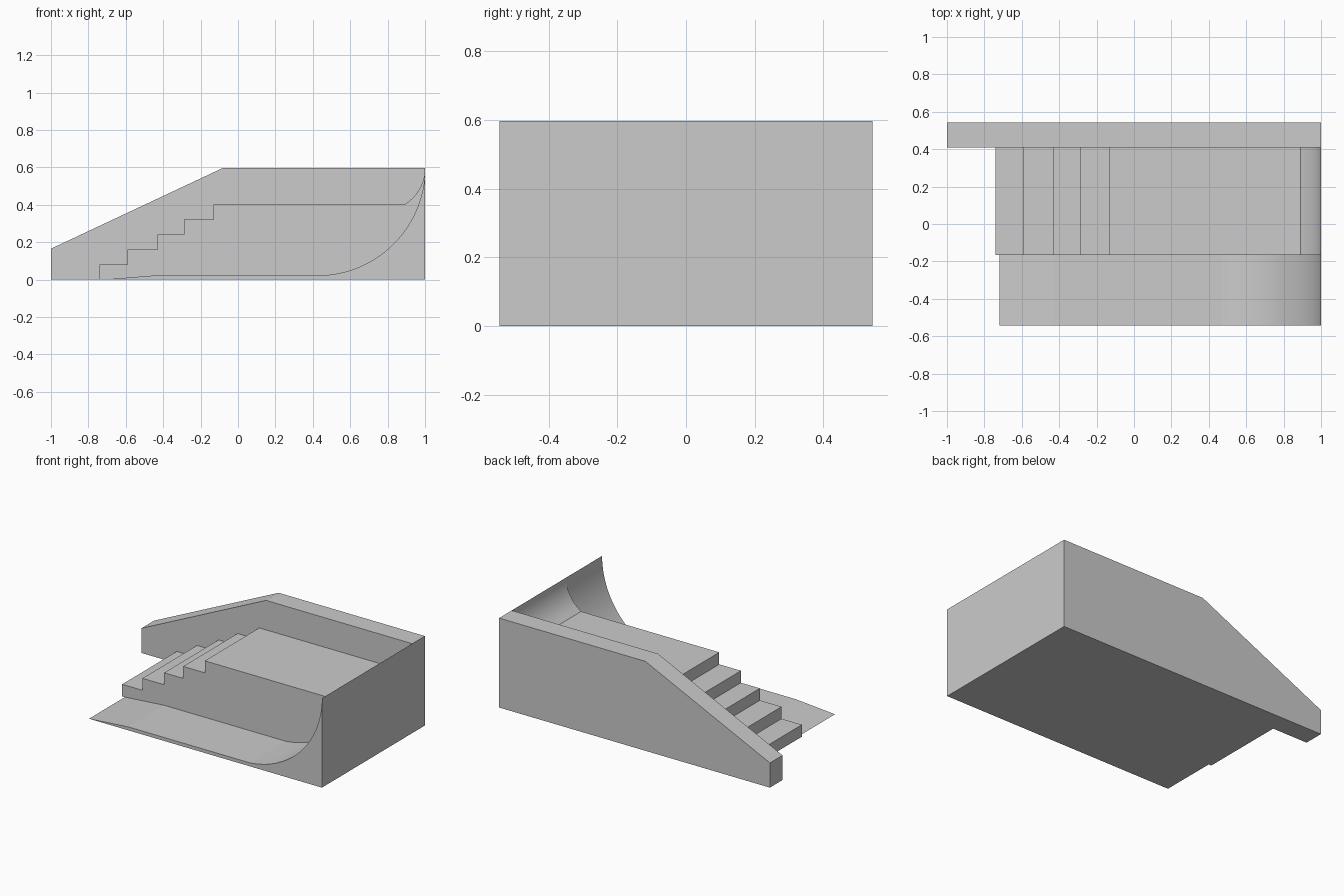
import bpy, bmesh, math

if "Cube" in bpy.data.objects:
    bpy.data.objects.remove(bpy.data.objects["Cube"])

TOP = 0.597
HALF = 0.543
STAIR_Y = -0.165   # ramp / stair boundary
WALL_Y = 0.41      # stair / wall boundary


def prism(name, profile, y0, y1, smooth_from=None):
    """Extrude an x-z profile along y; sides from smooth_from on are smooth."""
    bm = bmesh.new()
    a = [bm.verts.new((x, y0, z)) for x, z in profile]
    b = [bm.verts.new((x, y1, z)) for x, z in profile]
    bm.faces.new(a)
    bm.faces.new(b[::-1])
    n = len(profile)
    for i in range(n):
        j = (i + 1) % n
        f = bm.faces.new((a[i], b[i], b[j], a[j]))
        # the last two sides are the back drop and the underside
        f.smooth = smooth_from is not None and smooth_from <= i < n - 2
    bmesh.ops.recalc_face_normals(bm, faces=bm.faces)
    mesh = bpy.data.meshes.new(name)
    bm.to_mesh(mesh)
    bm.free()
    obj = bpy.data.objects.new(name, mesh)
    bpy.context.collection.objects.link(obj)
    return obj


def quarter(x, z, r, steps):
    """Concave arc from (x, z) that rises to a vertical lip at (1, TOP)."""
    cx = 1 - r
    start = math.atan2(z - TOP, x - cx)
    arc = [(cx + r * math.cos(start * (1 - i / steps)),
            TOP + r * math.sin(start * (1 - i / steps))) for i in range(1, steps)]
    return [(x, z)] + arc + [(1, TOP)]


# low ramp with large quarter pipe
ramp = [(-0.72, 0.0), (-0.43, 0.023)]
prism("quarter_pipe_ramp", ramp + quarter(0.47, 0.023, 0.575, 28) + [(1, 0)],
      -HALF, STAIR_Y, len(ramp))

# five steps up to the deck, ending in a small curved lip
edges = [-0.74, -0.59, -0.43, -0.29, -0.13]
stairs = [(edges[0], 0.0)]
for i, x in enumerate(edges):
    if i:
        stairs.append((x, 0.08 * i))
    stairs.append((x, 0.08 * (i + 1)))
prism("stairs_and_deck", stairs + quarter(0.89, 0.40, 0.228, 14) + [(1, 0)],
      STAIR_Y, WALL_Y, len(stairs))

# sloped side ledge
prism("side_ledge", [(-1, 0), (-1, 0.165), (-0.08, TOP), (1, TOP), (1, 0)],
      WALL_Y, HALF)
